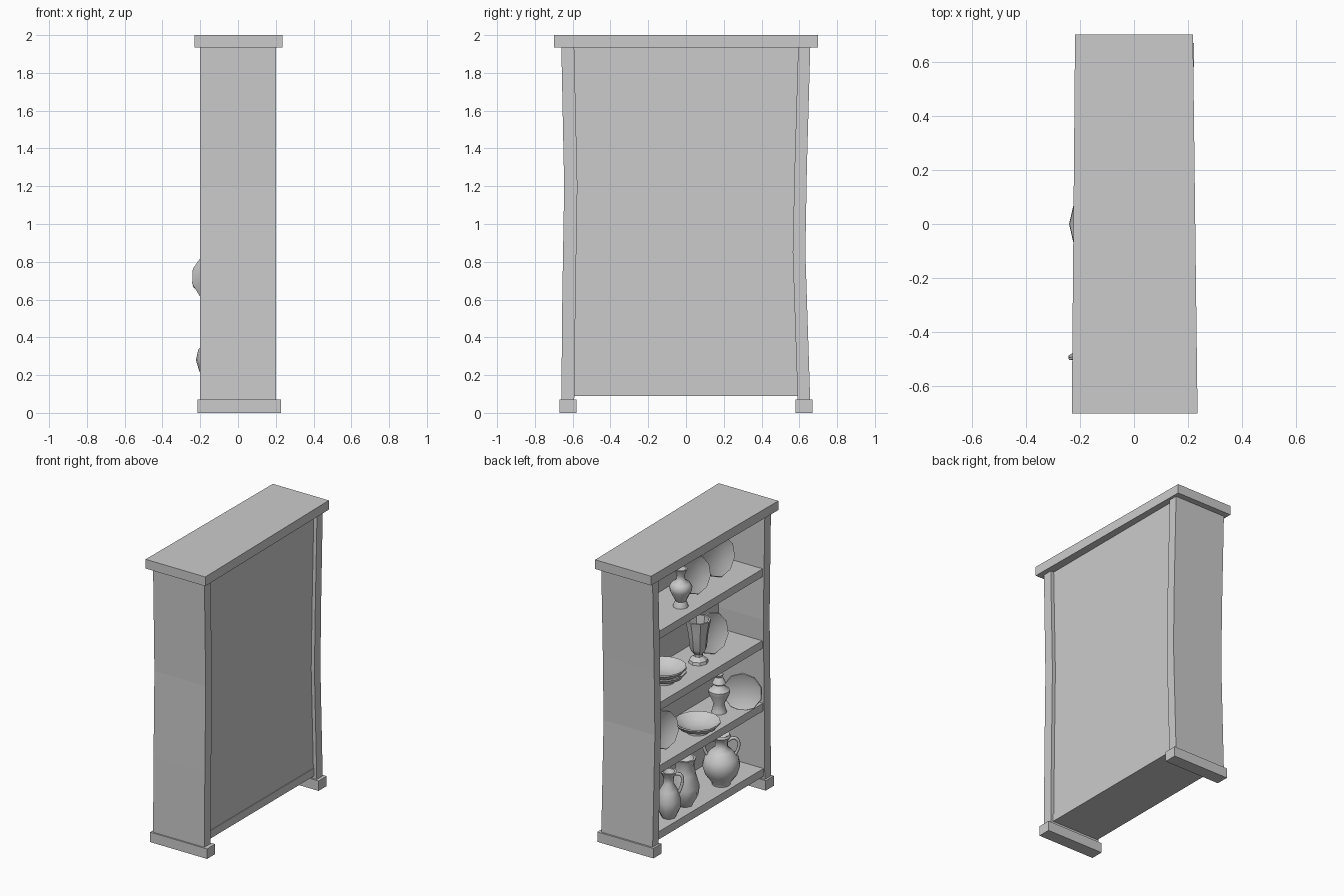
import bpy, bmesh, math
from mathutils import Vector, Matrix

if "Cube" in bpy.data.objects:
    bpy.data.objects.remove(bpy.data.objects["Cube"])

GREY = (0.6, 0.6, 0.6, 1)
grey = bpy.data.materials.new("plain grey")
grey.use_nodes = True
grey.diffuse_color = GREY
grey.node_tree.nodes["Principled BSDF"].inputs["Base Color"].default_value = GREY


def finish(name, bm, smooth=0):
    bmesh.ops.recalc_face_normals(bm, faces=bm.faces)
    mesh = bpy.data.meshes.new(name)
    bm.to_mesh(mesh)
    bm.free()
    mesh.materials.append(grey)
    ob = bpy.data.objects.new(name, mesh)
    bpy.context.collection.objects.link(ob)
    if smooth:
        bpy.ops.object.select_all(action="DESELECT")
        ob.select_set(True)
        bpy.context.view_layer.objects.active = ob
        bpy.ops.object.shade_smooth_by_angle(angle=math.radians(smooth))
    return ob


def box(name, x0, x1, y0, y1, z0, z1):
    bm = bmesh.new()
    bmesh.ops.create_cube(bm, size=1)
    for v in bm.verts:
        v.co = ((x0 + x1) / 2 + v.co.x * (x1 - x0),
                (y0 + y1) / 2 + v.co.y * (y1 - y0),
                (z0 + z1) / 2 + v.co.z * (z1 - z0))
    return finish(name, bm)


def wall(name, outline):
    """Extrude a (y, z) outline through the depth of the case."""
    bm = bmesh.new()
    face = bm.faces.new([bm.verts.new((-0.2, y, z)) for y, z in outline])
    out = bmesh.ops.extrude_face_region(bm, geom=[face])
    for v in out["geom"]:
        if isinstance(v, bmesh.types.BMVert):
            v.co.x = 0.2
    return finish(name, bm)


def lathe(name, profile, sides, matrix, smooth=50):
    """Spin (radius, height) points round the local z axis."""
    bm = bmesh.new()
    rings = []
    for r, h in profile:
        if r == 0:
            rings.append([bm.verts.new((0, 0, h))] * sides)
        else:
            rings.append([bm.verts.new((r * math.cos(a), r * math.sin(a), h))
                          for a in (math.tau * i / sides for i in range(sides))])
    for low, high in zip(rings, rings[1:]):
        for i in range(sides):
            j = (i + 1) % sides
            corners = dict.fromkeys((low[i], low[j], high[j], high[i]))
            bm.faces.new(list(corners))
    bm.transform(matrix)
    return finish(name, bm, smooth)


def pot(name, x, y, z, profile, sides=12, smooth=50):
    return lathe(name, profile, sides, Matrix.Translation((x, y, z)), smooth)


def plate(name, x, y, z, yaw, r=0.13, lean=12):
    """Plate standing on edge, its face turned towards the open side."""
    turn = Matrix.Rotation(math.radians(-yaw), 4, "Z") @ \
        Matrix.Rotation(math.radians(lean - 90), 4, "Y")
    profile = [(0, -0.012), (r * 0.5, -0.012), (r, 0.014),
               (r * 0.97, 0.022), (r * 0.55, 0), (0, 0)]
    return lathe(name, profile, 10, Matrix.Translation((x, y, z + r)) @ turn)


def handle(name, x, y, z, points, direction):
    """Bent rod from (reach, height) points, swept beside a pot."""
    curve = bpy.data.curves.new(name, "CURVE")
    curve.dimensions = "3D"
    curve.bevel_depth = 0.011
    curve.bevel_resolution = 1
    curve.resolution_u = 3
    spline = curve.splines.new("NURBS")
    spline.points.add(len(points) - 1)
    spline.use_endpoint_u = True
    spline.order_u = 3
    for p, (reach, h) in zip(spline.points, points):
        p.co = (x + direction[0] * reach, y + direction[1] * reach, z + h, 1)
    curve.materials.append(grey)
    ob = bpy.data.objects.new(name, curve)
    bpy.context.collection.objects.link(ob)


# Top board, slightly narrower towards one end
top = box("top_board", -0.23, 0.235, -0.7, 0.7, 1.935, 2)
for v in top.data.vertices:
    if v.co.y > 0:
        v.co.x = math.copysign(0.218, v.co.x)

# Bowed end walls and their feet
wall("front_wall", [(-0.66, 0.05), (-0.655, 0.6), (-0.645, 1.2), (-0.66, 1.94),
                    (-0.592, 1.94), (-0.575, 1.2), (-0.585, 0.6), (-0.592, 0.05)])
wall("back_wall", [(0.658, 0.05), (0.632, 0.85), (0.64, 1.3), (0.658, 1.94),
                   (0.594, 1.94), (0.575, 1.3), (0.565, 0.85), (0.592, 0.05)])
box("front_foot", -0.215, 0.228, -0.67, -0.58, 0, 0.07)
box("back_foot", -0.215, 0.222, 0.58, 0.67, 0, 0.07)

# Closing panel and shelves
box("rear_panel", 0.15, 0.175, -0.595, 0.595, 0.12, 1.94)
SHELVES = [0.145, 0.607, 1.05, 1.555]
for n, z in enumerate(SHELVES):
    box(f"shelf_{n + 1}", -0.19, 0.18 if n == 0 else 0.16, -0.593, 0.593, z - 0.055, z)
s1, s2, s3, s4 = SHELVES

# Bottom shelf: two handled urn, tall jar and jug
pot("urn", -0.1, -0.25, s1,
    [(0, 0), (0.06, 0), (0.062, 0.015), (0.105, 0.075), (0.123, 0.135), (0.11, 0.19),
     (0.07, 0.235), (0.042, 0.26), (0.042, 0.305), (0.062, 0.335), (0.055, 0.35),
     (0.035, 0.34), (0, 0.3)], 16)
for side in (-1, 1):
    handle("urn_handle", -0.1, -0.25, s1,
           [(0.04, 0.3), (0.075, 0.335), (0.115, 0.3), (0.11, 0.24), (0.085, 0.2)],
           (0.81 * side, 0.59 * side))
pot("tall_jar", -0.09, 0.14, s1,
    [(0, 0), (0.05, 0), (0.09, 0.07), (0.095, 0.13), (0.07, 0.22), (0.06, 0.28),
     (0.075, 0.33), (0.06, 0.33), (0.045, 0.28), (0, 0.26)], 8)
pot("jug", -0.11, 0.35, s1,
    [(0, 0), (0.045, 0), (0.075, 0.06), (0.08, 0.12), (0.06, 0.19), (0.032, 0.24),
     (0.035, 0.28), (0.055, 0.32), (0.04, 0.32), (0.025, 0.28), (0, 0.26)], 10)
handle("jug_handle", -0.11, 0.35, s1,
       [(0.035, 0.3), (0.08, 0.31), (0.095, 0.24), (0.065, 0.17)], (-0.81, -0.59))

# Second shelf: lidded jar, bowl and plates
pot("lidded_jar", -0.034, -0.32, s2,
    [(0, 0), (0.05, 0), (0.045, 0.02), (0.035, 0.06), (0.068, 0.13), (0.07, 0.155),
     (0.04, 0.18), (0.034, 0.195), (0.045, 0.205), (0.03, 0.235), (0.02, 0.245),
     (0.028, 0.265), (0.015, 0.285), (0, 0.29)])
BOWL = [(0, 0), (0.075, 0), (0.075, 0.015), (0.125, 0.035), (0.15, 0.065),
        (0.148, 0.075), (0.1, 0.045), (0.05, 0.028), (0, 0.028)]
pot("bowl", -0.09, 0, s2, BOWL, 14)
plate("corner_plate", -0.123, -0.46, s2 - 0.015, 65, lean=6)
plate("low_plate", -0.05, 0.34, s2, 12)

# Third shelf: faceted goblet, dish stack and plate
pot("goblet", -0.038, -0.083, s3,
    [(0, 0), (0.065, 0), (0.06, 0.02), (0.03, 0.045), (0.028, 0.06), (0.045, 0.08),
     (0.055, 0.1), (0.065, 0.2), (0.083, 0.3), (0.07, 0.3), (0.05, 0.13), (0, 0.1)], 8, 25)
for n in range(2):
    pot("stacked_dish", -0.02, 0.28, s3 + 0.03 * n, BOWL, 14)
plate("middle_plate", -0.02, -0.24, s3, 14, r=0.14)

# Top shelf: small vase and two plates
pot("small_vase", -0.083, 0.177, s4,
    [(0, 0), (0.05, 0), (0.045, 0.02), (0.035, 0.04), (0.07, 0.11), (0.075, 0.14),
     (0.06, 0.165), (0.03, 0.185), (0.025, 0.22), (0.045, 0.265), (0.035, 0.265),
     (0.018, 0.22), (0, 0.2)])
plate("upper_plate_a", -0.01, -0.33, s4, 12, r=0.14)
plate("upper_plate_b", -0.04, -0.03, s4, 12)
